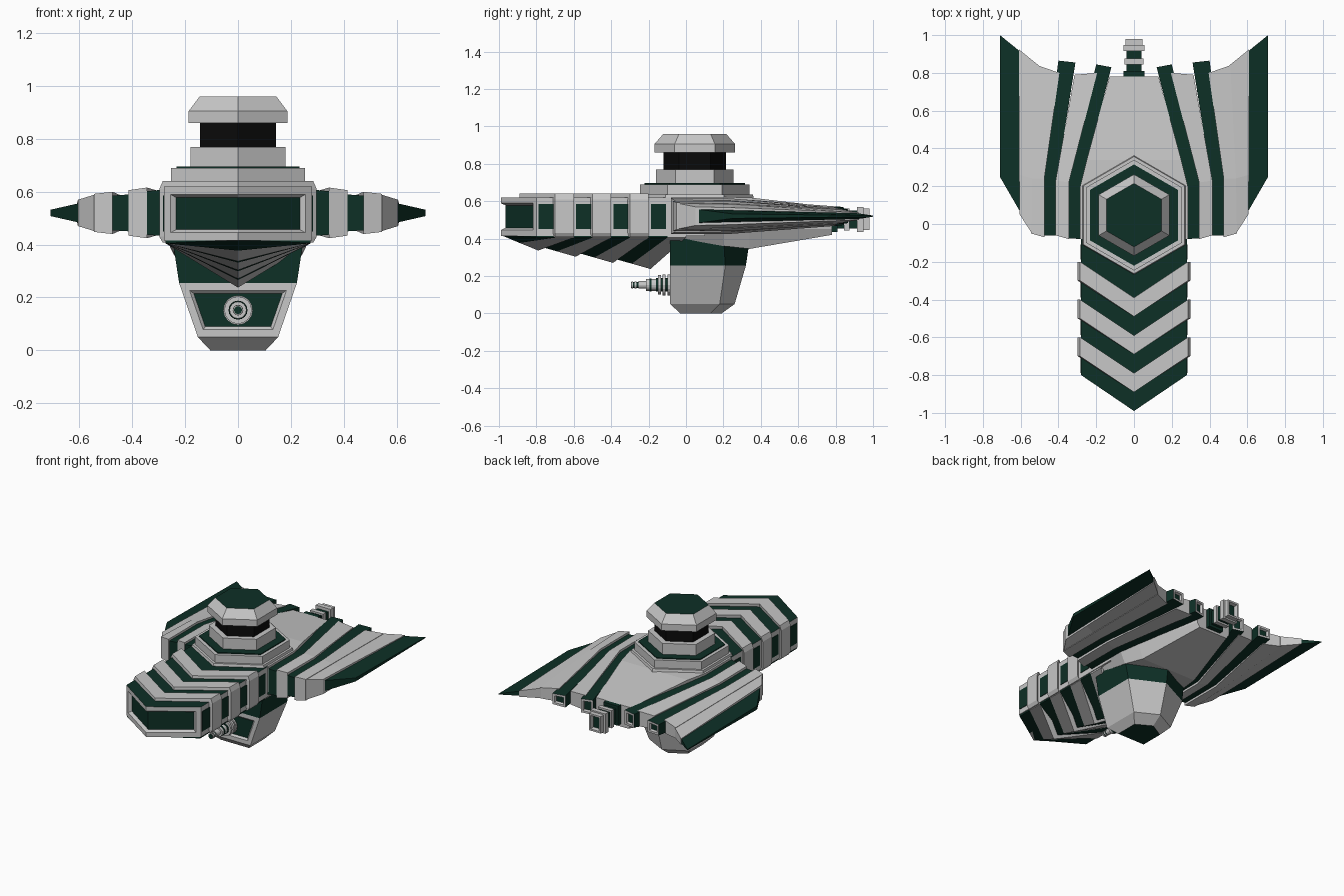
import bpy, bmesh, math
from mathutils import Vector

if "Cube" in bpy.data.objects:
    bpy.data.objects.remove(bpy.data.objects["Cube"])


def material(name, rgb):
    m = bpy.data.materials.new(name)
    m.diffuse_color = (*rgb, 1)
    m.use_nodes = True
    m.node_tree.nodes["Principled BSDF"].inputs["Base Color"].default_value = m.diffuse_color
    return m


MATS = [material("light_grey", (0.57, 0.57, 0.57)),
        material("dark_green", (0.004, 0.029, 0.019)),
        material("black", (0.003, 0.003, 0.003))]
GREY, GREEN, BLACK = 0, 1, 2


def loft(name, rings, mat=GREY, rule=None, mirror=False):
    """Skin equal-length closed rings, cap both ends, colour by rule(bm)."""
    bm = bmesh.new()
    vs = [[bm.verts.new(p) for p in r] for r in rings]
    n = len(rings[0])
    for a, b in zip(vs, vs[1:]):
        for i in range(n):
            j = (i + 1) % n
            bm.faces.new((a[i], a[j], b[j], b[i]))
    bm.faces.new(vs[0])
    bm.faces.new(vs[-1])
    bmesh.ops.recalc_face_normals(bm, faces=bm.faces)
    bm.normal_update()
    for f in bm.faces:
        f.material_index = mat
    if rule:
        rule(bm)
    me = bpy.data.meshes.new(name)
    bm.to_mesh(me)
    bm.free()
    for m in MATS:
        me.materials.append(m)
    ob = bpy.data.objects.new(name, me)
    bpy.context.collection.objects.link(ob)
    if mirror:
        ob.modifiers.new("mirror", "MIRROR")
    return ob


def recess(bm, faces, frame, depth, frame_mat=GREY, mat=GREEN):
    """Framed recessed panel cut into the given faces."""
    for f in faces:
        f.material_index = frame_mat
    bmesh.ops.inset_region(bm, faces=faces, thickness=frame, use_even_offset=True)
    bmesh.ops.inset_region(bm, faces=faces, thickness=frame * 0.4, depth=-depth,
                           use_even_offset=True)
    for f in faces:
        f.material_index = mat


def box(name, x, y, z, mat=GREY, rule=None, mirror=False):
    ring = lambda h: [(x[0], y[0], h), (x[1], y[0], h), (x[1], y[1], h), (x[0], y[1], h)]
    return loft(name, [ring(z[0]), ring(z[1])], mat, rule, mirror)


def chevron(w, f, b, z):
    """V-shaped plan outline: side front y = f, side back y = b."""
    return [(-w, f, z), (0, f - 0.19, z), (w, f, z), (w, b, z), (0, b - 0.19, z), (-w, b, z)]


# Nose: green deck, grey walls, framed panel across the V-shaped front
def nose_rule(bm):
    for f in bm.faces:
        if f.normal.z > 0.5:
            f.material_index = GREEN
    recess(bm, [f for f in bm.faces if f.normal.y < -0.5], 0.03, 0.02)


loft("nose_body", [chevron(0.28, -0.8, 0.1, z) for z in (0.415, 0.62)], GREY, nose_rule)
for i in range(3):
    f = -0.7 + 0.2 * i
    loft(f"nose_band_{i}", [chevron(w, f, f + 0.1, z) for w, z in
                            ((0.285, 0.408), (0.298, 0.43), (0.298, 0.61), (0.285, 0.64))])
for i in range(4):
    c = -0.75 + 0.2 * i
    box(f"nose_side_panel_{i}", (0.275, 0.284), (c - 0.038, c + 0.042), (0.45, 0.585), GREEN,
        mirror=True)


# Keel gills: alternating stepped V-shaped wedges, deeper toward the back
def keel_z(y):
    return 0.41 - 0.3 * (y + 1) if y < -0.8 else 0.35 - 0.165 * (y + 0.8)


for i in range(8):
    f = -0.8 + 0.1 * i
    b, drop = f + 0.1, 0.012 * (i % 2)
    section = lambda y, k: [(-0.275, y, 0.418), (-0.275, y, 0.405),
                            (0, y - 0.19, k), (0.275, y, 0.405), (0.275, y, 0.418),
                            (0, y - 0.19, 0.42)]
    loft(f"keel_gill_{i}", [section(f, keel_z(f - 0.19) + 0.012 - drop),
                            section(b, keel_z(b - 0.19) - drop)], GREY if i % 2 else GREEN)


# Lower pod: five-sided, green collar and floor, framed front panel
def pod_ring(w, front, side, back, z):
    return [(-w, front, z), (w, front, z), (w, side, z), (0, back, z), (-w, side, z)]


def pod_rule(bm):
    for f in bm.faces:
        z = f.calc_center_median().z
        if z > 0.26 or z < 0.01:
            f.material_index = GREEN
    recess(bm, [f for f in bm.faces if f.normal.y < -0.9
                and 0.05 < f.calc_center_median().z < 0.25], 0.028, 0.012)


loft("lower_pod", [pod_ring(0.105, -0.03, 0.13, 0.19, 0), pod_ring(0.152, -0.085, 0.18, 0.26, 0.05),
                   pod_ring(0.223, -0.085, 0.21, 0.32, 0.255),
                   pod_ring(0.248, -0.085, 0.2, 0.345, 0.42)], GREY, pod_rule)


# Pod gun: stack of round rings along -y
def gun_ring(r, y):
    return [(r * math.cos(a), y, 0.152 + r * math.sin(a))
            for a in (math.tau * k / 16 for k in range(16))]


for i, (r, y0, y1, m) in enumerate([
        (0.036, -0.07, -0.16, GREEN), (0.055, -0.085, -0.1, GREY), (0.056, -0.11, -0.125, GREY),
        (0.052, -0.135, -0.15, GREY), (0.032, -0.16, -0.215, GREY), (0.035, -0.185, -0.195, GREEN),
        (0.015, -0.21, -0.295, GREEN), (0.02, -0.215, -0.255, GREY), (0.019, -0.265, -0.275, GREY),
        (0.019, -0.283, -0.292, GREY)]):
    loft(f"gun_ring_{i}", [gun_ring(r, y0), gun_ring(r, y1)], m)


# Central hull plate tapering to the tail
def hull_ring(w, y, lo, hi):
    return [(-w, y, hi), (w, y, hi), (w, y, 0.45), (w * 0.85, y, lo), (-w * 0.85, y, lo),
            (-w, y, 0.45)]


loft("centre_hull", [hull_ring(0.285, -0.08, 0.41, 0.622), hull_ring(0.285, 0.2, 0.36, 0.622),
                     hull_ring(0.25, 0.34, 0.345, 0.62), hull_ring(0.13, 0.78, 0.42, 0.568)])


# Wing stripes: each station is inner (x, y, half height) and outer (x, y, half height)
def end_frame(bm):
    ends = [f for f in bm.faces if f.normal.y > 0.85]
    recess(bm, ends, 0.014, 0.015)


def stripe(name, mat, stations, rule=None):
    rings = [[(a[0], a[1], 0.52 + a[2]), (b[0], b[1], 0.52 + b[2]),
              (b[0], b[1], 0.52 - b[2]), (a[0], a[1], 0.52 - a[2])] for a, b in stations]
    loft(name, rings, mat, rule, True)


stripe("wing_stripe_inner_green", GREEN,
       [((0.28, -0.08, 0.088), (0.35, -0.075, 0.082)), ((0.28, 0.2, 0.088), (0.35, 0.21, 0.08)),
        ((0.12, 0.83, 0.05), (0.2, 0.845, 0.046))], end_frame)
stripe("wing_stripe_inner_grey", GREY,
       [((0.345, -0.08, 0.096), (0.415, -0.06, 0.086)), ((0.345, 0.22, 0.096), (0.415, 0.23, 0.083)),
        ((0.195, 0.8, 0.052), (0.315, 0.79, 0.045))])
stripe("wing_stripe_outer_green", GREEN,
       [((0.41, -0.06, 0.07), (0.485, -0.06, 0.065)), ((0.41, 0.23, 0.07), (0.485, 0.24, 0.065)),
        ((0.31, 0.855, 0.04), (0.4, 0.865, 0.036))], end_frame)
stripe("wing_stripe_outer_grey", GREY,
       [((0.475, -0.07, 0.08), (0.545, -0.05, 0.072)), ((0.475, 0.24, 0.08), (0.54, 0.24, 0.066)),
        ((0.395, 0.8, 0.045), (0.51, 0.84, 0.036))])
stripe("wing_edge_plate", GREY,
       [((0.54, -0.05, 0.07), (0.605, 0.05, 0.05)), ((0.535, 0.24, 0.064), (0.608, 0.26, 0.045)),
        ((0.505, 0.84, 0.034), (0.61, 0.925, 0.02))])
stripe("wing_fin", GREEN,
       [((0.6, 0.06, 0.037), (0.71, 0.25, 0.012)), ((0.605, 0.915, 0.016), (0.71, 1.0, 0.003))])

# Tail nozzle: stacked square collars with a framed opening
for i, (h, y0, y1, m) in enumerate([
        (0.055, 0.76, 0.81, GREEN), (0.04, 0.8, 0.93, GREEN), (0.05, 0.845, 0.875, GREY),
        (0.056, 0.915, 0.948, GREY)]):
    box(f"tail_collar_{i}", (-h, h), (y0, y1), (0.502 - h * 1.2, 0.502 + h * 1.2), m)
box("tail_nozzle", (-0.044, 0.044), (0.94, 0.98), (0.445, 0.56), GREY,
    lambda bm: recess(bm, [f for f in bm.faces if f.normal.y > 0.9], 0.012, 0.025))


# Tower: stacked hexagons with points toward front and back
def hexagon(r, z):
    return [(r * math.sin(a), 0.047 + r * math.cos(a), z)
            for a in (math.tau * k / 6 for k in range(6))]


def green_top(bm):
    max(bm.faces, key=lambda f: f.calc_center_median().z).material_index = GREEN


def tower(name, profile, mat=GREY, rule=None):
    loft(name, [hexagon(r, z) for r, z in profile], mat, rule)


tower("tower_skirt", [(0.32, 0.6), (0.31, 0.637)])
tower("tower_base", [(0.293, 0.6), (0.293, 0.69)])
tower("tower_base_deck", [(0.268, 0.685), (0.268, 0.696)], GREEN)
tower("tower_drum", [(0.207, 0.69), (0.207, 0.77)])
tower("tower_window_band", [(0.167, 0.76), (0.167, 0.87)], BLACK)
tower("tower_cap", [(0.216, 0.86), (0.216, 0.905), (0.168, 0.96)], GREY, green_top)
